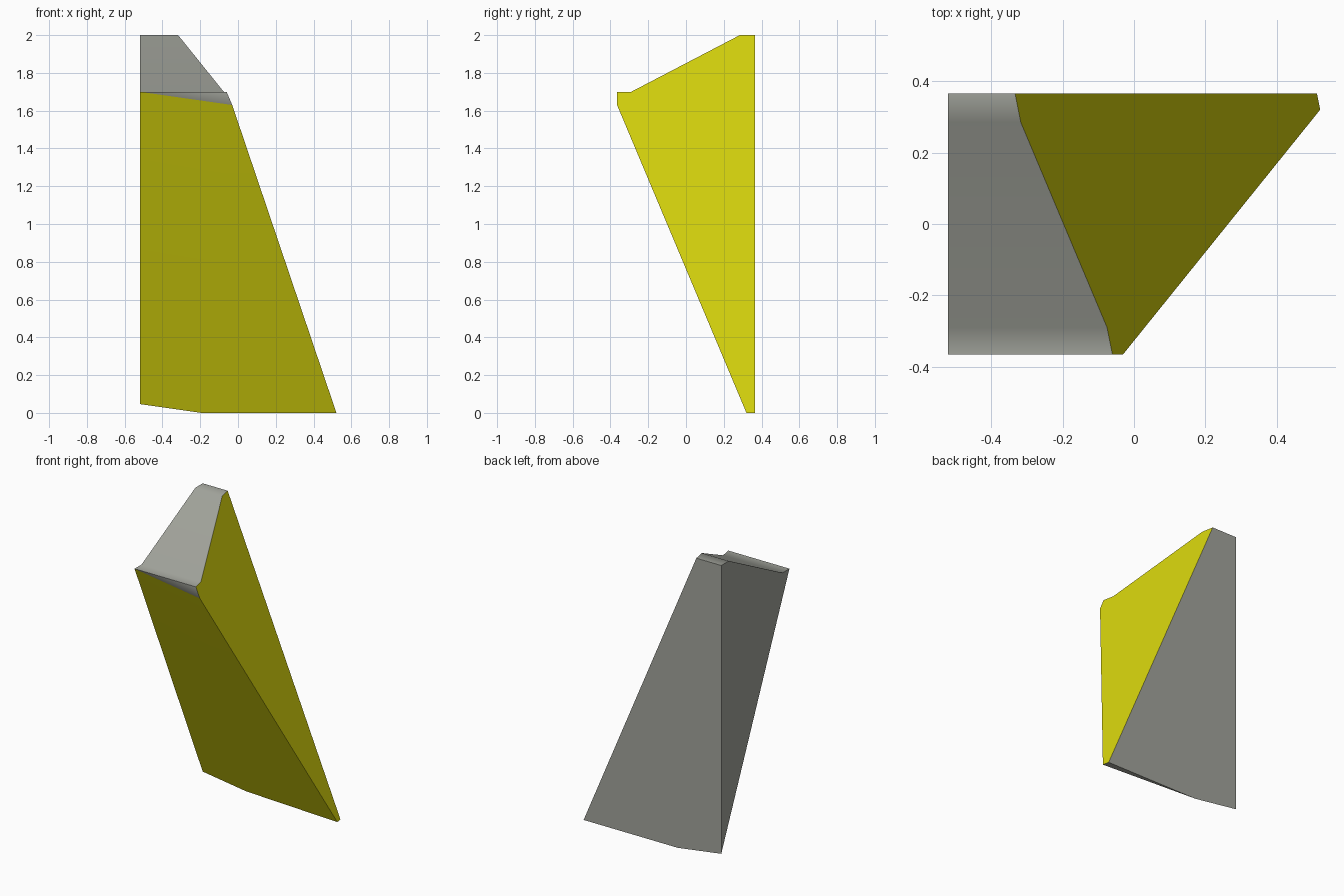
import bpy, bmesh
from mathutils import Vector

if "Cube" in bpy.data.objects:
    bpy.data.objects.remove(bpy.data.objects["Cube"])


def material(name, rgb):
    m = bpy.data.materials.new(name)
    m.diffuse_color = (*rgb, 1)
    m.use_nodes = True
    m.node_tree.nodes["Principled BSDF"].inputs["Base Color"].default_value = m.diffuse_color
    return m


# Side profile (y, z) extruded across the width
profile = [(-.365, -.3), (.365, -.3), (.365, 2), (.285, 2), (-.29, 1.7), (-.365, 1.7)]
bm = bmesh.new()
base = bm.faces.new([bm.verts.new((-.52, y, z)) for y, z in profile])
ext = bmesh.ops.extrude_face_region(bm, geom=[base])
bmesh.ops.translate(bm, vec=(1.4, 0, 0),
                    verts=[v for v in ext['geom'] if isinstance(v, bmesh.types.BMVert)])
bmesh.ops.recalc_face_normals(bm, faces=bm.faces)

# Planar cuts: sloped right side, raked front, flat foot
right = Vector((1, .2, .4225))
front = Vector((-.143, -2.265, -1))
cuts = [(Vector((.512, .365, 0)), right),
        (Vector((-.52, -.365, 1.7)), front),
        (Vector((0, 0, 0)), Vector((0, 0, -1)))]
for co, no in cuts:
    bmesh.ops.bisect_plane(bm, geom=bm.verts[:] + bm.edges[:] + bm.faces[:], dist=1e-5,
                           plane_co=co, plane_no=no, clear_outer=True)
    bmesh.ops.holes_fill(bm, edges=[e for e in bm.edges if e.is_boundary], sides=0)
bmesh.ops.remove_doubles(bm, verts=bm.verts, dist=1e-4)
bmesh.ops.recalc_face_normals(bm, faces=bm.faces)

# The two cut sides are yellow, everything else grey
for f in bm.faces:
    f.normal_update()
    f.material_index = int(any(f.normal.dot(n.normalized()) > .995 for n in (right, front)))

mesh = bpy.data.meshes.new("wedge_block")
bm.to_mesh(mesh)
bm.free()
mesh.materials.append(material("grey", (.36, .37, .33)))
mesh.materials.append(material("yellow", (.68, .66, .004)))
block = bpy.data.objects.new("wedge_block", mesh)
bpy.context.collection.objects.link(block)

# Soft shading on the shallow bends only
bpy.context.view_layer.objects.active = block
block.select_set(True)
bpy.ops.object.shade_smooth_by_angle(angle=.53)
wn = block.modifiers.new("weighted_normals", 'WEIGHTED_NORMAL')
wn.keep_sharp = True
